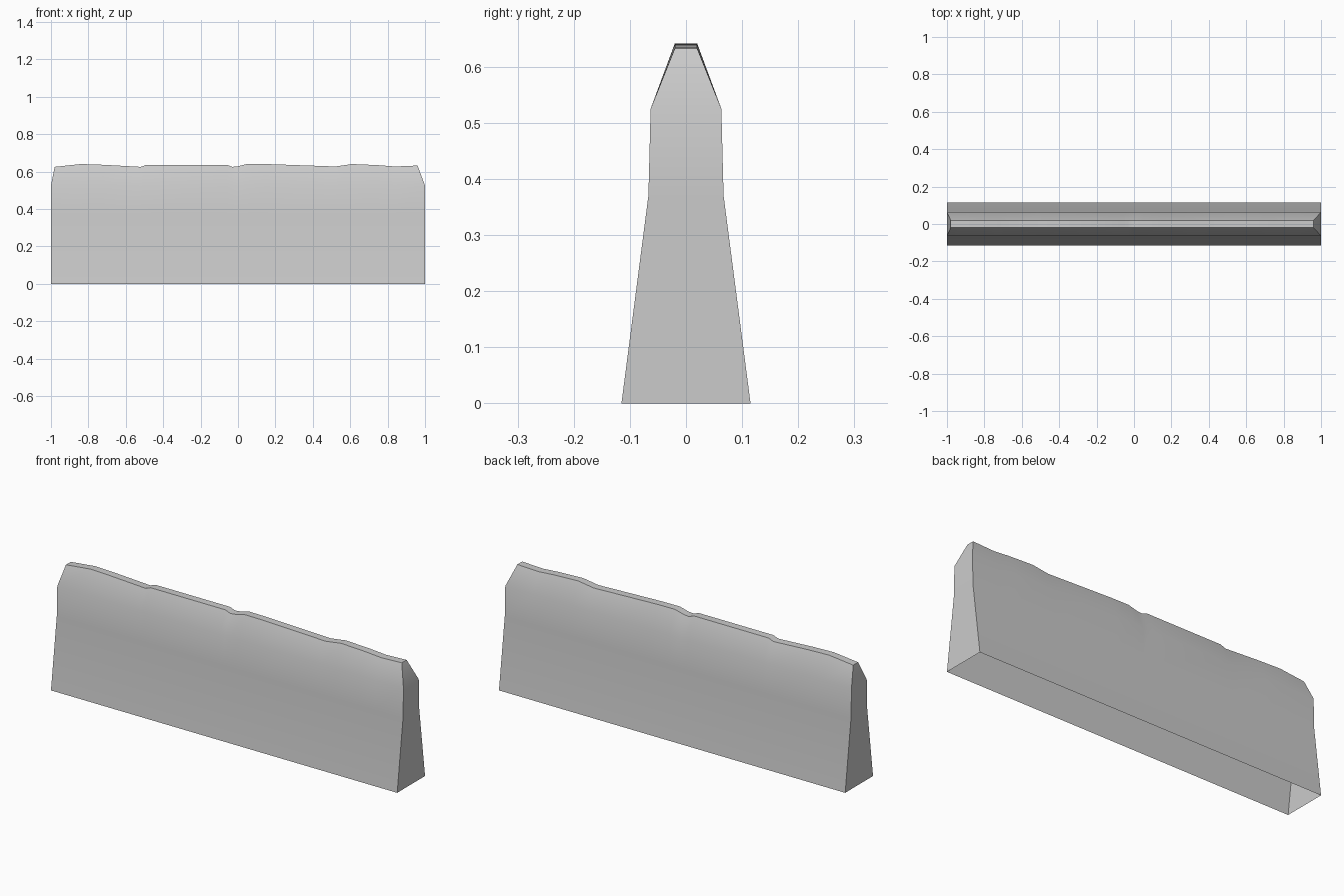
import bpy
import bmesh

cube = bpy.data.objects.get("Cube")
if cube:
    bpy.data.objects.remove(cube, do_unlink=True)

# Plain concrete grey
grey = bpy.data.materials.new("concrete grey")
grey.use_nodes = True
colour = (0.6, 0.6, 0.6, 1)
grey.diffuse_color = colour
grey.node_tree.nodes["Principled BSDF"].inputs["Base Color"].default_value = colour

# Half-width and height of the tapering wall, below the worn crest
section = [(0.115, 0), (0.067, 0.37), (0.063, 0.525)]
crest_half = 0.02

# Worn crest line along the length: x, z
crest = [(-0.98, 0.625), (-0.84, 0.64), (-0.72, 0.636), (-0.52, 0.625),
         (-0.49, 0.636), (-0.06, 0.636), (-0.03, 0.625), (0, 0.628),
         (0.05, 0.641), (0.15, 0.64), (0.35, 0.633), (0.52, 0.627),
         (0.61, 0.64), (0.75, 0.634), (0.84, 0.627), (0.96, 0.632)]

bm = bmesh.new()


def make_rib(index):
    """One cross-section loop, front foot over the crest to back foot."""
    x, top = crest[index]
    foot_x = -1 if index == 0 else 1 if index == len(crest) - 1 else x
    half = [(foot_x, w, z) for w, z in section] + [(x, crest_half, top)]
    front = [bm.verts.new((px, -w, z)) for px, w, z in half]
    back = [bm.verts.new((px, w, z)) for px, w, z in reversed(half)]
    return front + back


ribs = [make_rib(i) for i in range(len(crest))]

# Sides and crest, with the underside left open
for a, b in zip(ribs, ribs[1:]):
    for j in range(len(a) - 1):
        bm.faces.new((a[j], b[j], b[j + 1], a[j + 1]))

# End walls, leaning in above the shoulder
for rib in (ribs[0], ribs[-1]):
    for j in range(len(section)):
        quad = (rib[j], rib[-1 - j], rib[-2 - j], rib[j + 1])
        bm.faces.new(quad if rib is ribs[-1] else quad[::-1])

bmesh.ops.recalc_face_normals(bm, faces=bm.faces)
mesh = bpy.data.meshes.new("barrier_wall")
bm.to_mesh(mesh)
bm.free()
mesh.materials.append(grey)

wall = bpy.data.objects.new("barrier_wall", mesh)
bpy.context.collection.objects.link(wall)
bpy.ops.object.select_all(action="DESELECT")
wall.select_set(True)
bpy.context.view_layer.objects.active = wall
bpy.ops.object.shade_smooth_by_angle()
